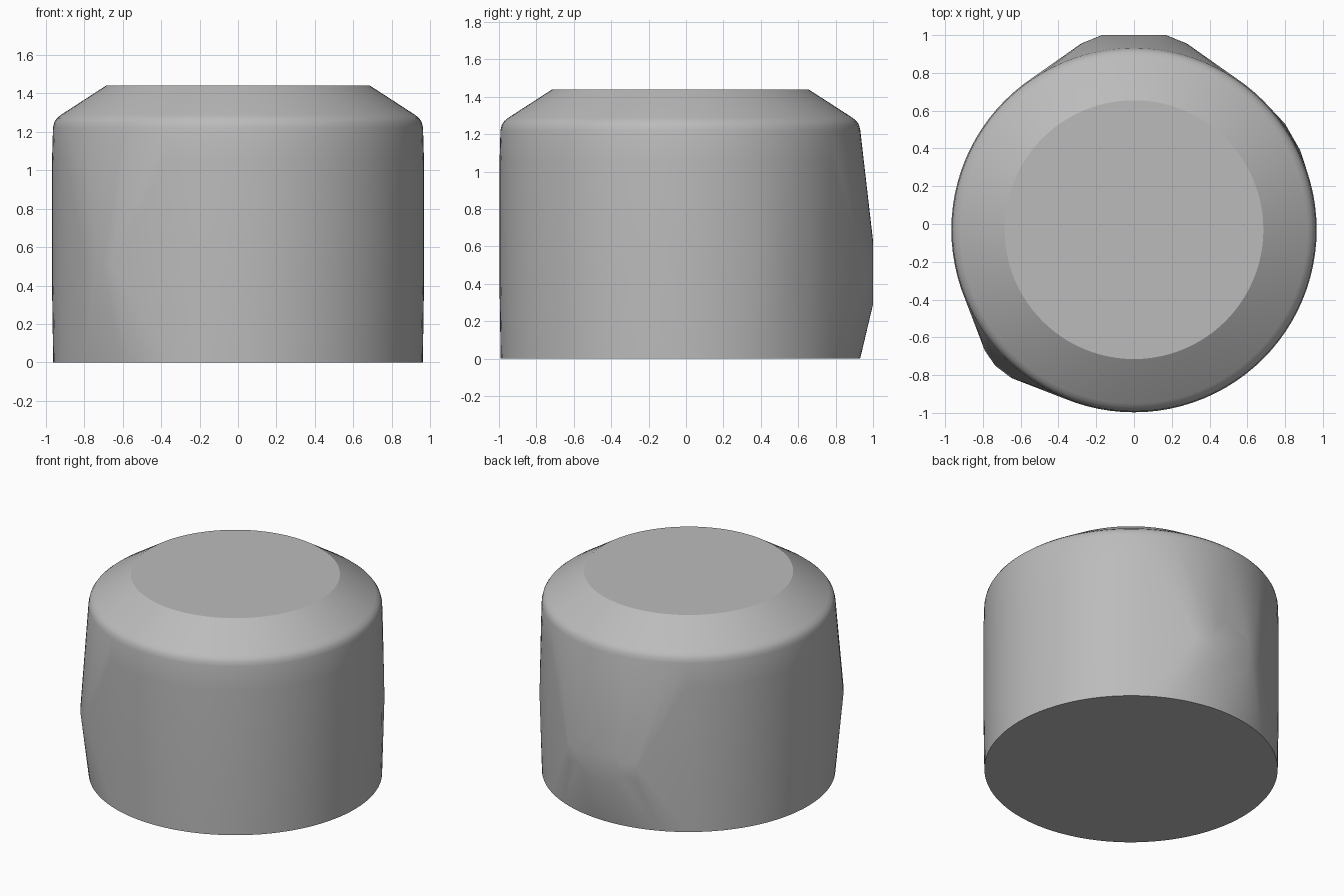
import bpy, bmesh
from math import sin, cos, tau
from mathutils import Vector

cube = bpy.data.objects.get("Cube")
if cube:
    bpy.data.objects.remove(cube, do_unlink=True)

SEGMENTS = 96
AXIS_Y = -0.03

grey = bpy.data.materials.new("plain_grey")
grey.use_nodes = True
colour = (0.5, 0.5, 0.5, 1)
grey.diffuse_color = colour
grey.node_tree.nodes["Principled BSDF"].inputs["Base Color"].default_value = colour


def ring(bm, centre, radius, u, v, count):
    """Add a circle of points in the plane of u and v."""
    for i in range(count):
        a = tau * i / count
        bm.verts.new(Vector(centre) + radius * (cos(a) * Vector(u) + sin(a) * Vector(v)))


bm = bmesh.new()

# Round body: base, slightly swollen wall, rounded shoulder, sloped rim, flat top
profile = [(0.961, 0), (0.967, 0.4), (0.967, 1.05), (0.962, 1.22),
           (0.955, 1.25), (0.942, 1.27), (0.92, 1.288), (0.685, 1.44)]
for radius, z in profile:
    ring(bm, (0, AXIS_Y, z), radius, (1, 0, 0), (0, 1, 0), SEGMENTS)

# Round boss on the back, with a chamfered edge
for radius, y in [(0.17, 1.0), (0.28, 0.955)]:
    ring(bm, (0, y, 0.46), radius, (1, 0, 0), (0, 0, 1), 40)

# Short ridge at the front corner, and a faint swelling opposite
for x, y, z in [(-0.79, -0.67, 0.52), (-0.735, -0.75, 0.52), (-0.65, -0.815, 0.52),
                (0.80, 0.53, 0.55), (0.88, 0.39, 0.55)]:
    bm.verts.new((x, y, z))

# Stretch one skin over everything
result = bmesh.ops.convex_hull(bm, input=bm.verts[:])
bmesh.ops.delete(bm, geom=[v for v in bm.verts if not v.link_faces], context='VERTS')
bmesh.ops.dissolve_limit(bm, angle_limit=0.002, verts=bm.verts[:], edges=bm.edges[:])
bmesh.ops.recalc_face_normals(bm, faces=bm.faces[:])

mesh = bpy.data.meshes.new("body_shell")
bm.to_mesh(mesh)
bm.free()
mesh.materials.append(grey)
body = bpy.data.objects.new("body_shell", mesh)
bpy.context.collection.objects.link(body)
bpy.context.view_layer.objects.active = body
body.select_set(True)
bpy.ops.object.shade_smooth_by_angle(angle=0.5)
